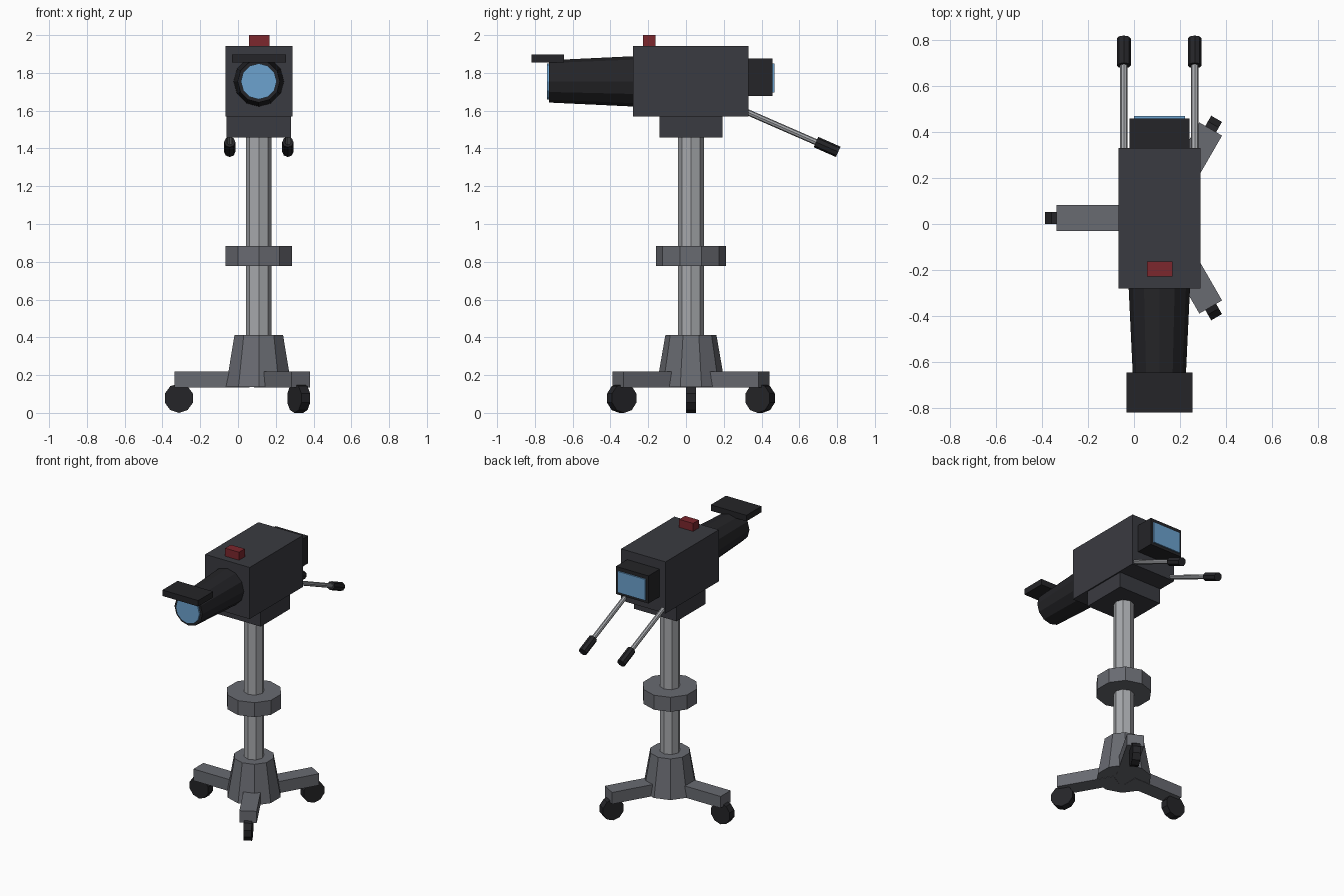
import bpy, bmesh, math
from mathutils import Vector, Matrix

if "Cube" in bpy.data.objects:
    bpy.data.objects.remove(bpy.data.objects["Cube"])

CX, CY = 0.11, 0.026          # axis of the pedestal


def material(name, rgb):
    m = bpy.data.materials.new(name)
    m.diffuse_color = (*rgb, 1)
    m.use_nodes = True
    m.node_tree.nodes["Principled BSDF"].inputs["Base Color"].default_value = m.diffuse_color
    return m


BODY = material("charcoal", (0.042, 0.043, 0.052))
BLACK = material("black", (0.018, 0.018, 0.021))
METAL = material("dark_metal", (0.14, 0.145, 0.165))
STEEL = material("steel", (0.38, 0.39, 0.41))
GLASS = material("blue_glass", (0.15, 0.36, 0.62))
RED = material("red", (0.2, 0.02, 0.026))


def finish(bm, name, mat, xf=Matrix()):
    bm.transform(xf)
    me = bpy.data.meshes.new(name)
    bm.to_mesh(me)
    bm.free()
    me.materials.append(mat)
    ob = bpy.data.objects.new(name, me)
    bpy.context.collection.objects.link(ob)
    return ob


def box(name, lo, hi, mat, xf=Matrix()):
    lo, hi = Vector(lo), Vector(hi)
    bm = bmesh.new()
    bmesh.ops.create_cube(bm, size=1, matrix=Matrix.Translation((lo + hi) / 2)
                          @ Matrix.Diagonal((*(hi - lo), 1)))
    return finish(bm, name, mat, xf)


def cone(name, p0, p1, r0, r1, sides, mat, xf=Matrix()):
    p0, p1 = Vector(p0), Vector(p1)
    d = p1 - p0
    rot = Vector((0, 0, 1)).rotation_difference(d).to_matrix().to_4x4()
    bm = bmesh.new()
    bmesh.ops.create_cone(bm, cap_ends=True, segments=sides, radius1=r0, radius2=r1,
                          depth=d.length, matrix=Matrix.Translation((p0 + p1) / 2) @ rot)
    return finish(bm, name, mat, xf)


# Pedestal: hub, column and steering ring
cone("base_hub", (CX, CY, 0.137), (CX, CY, 0.413), 0.183, 0.135, 10, METAL)
cone("column", (CX, CY, 0.38), (CX, CY, 1.48), 0.068, 0.068, 8, STEEL)
cone("ring", (CX, CY, 0.778), (CX, CY, 0.883), 0.185, 0.185, 10, METAL)

# Three legs with wheels
for i, deg in enumerate((180, 60, -60), 1):
    xf = Matrix.Translation((CX, CY, 0)) @ Matrix.Rotation(math.radians(deg), 4, 'Z')
    box(f"leg_{i}", (0.05, -0.057, 0.135), (0.446, 0.057, 0.219), METAL, xf)
    cone(f"wheel_{i}", (0.423, -0.027, 0.078), (0.423, 0.027, 0.078),
         0.078, 0.078, 10, BLACK, xf)

# Camera head
box("mount", (CX - 0.17, -0.14, 1.457), (CX + 0.17, 0.193, 1.575), BODY)
box("body", (-0.067, -0.28, 1.568), (0.289, 0.33, 1.942), BODY)
box("tally_light", (0.057, -0.228, 1.938), (0.168, -0.162, 2.0), RED)

# Lens with glass and hood
cone("lens", (CX, -0.26, 1.755), (CX, -0.724, 1.755), 0.134, 0.112, 12, BLACK)
cone("lens_glass", (CX, -0.70, 1.755), (CX, -0.735, 1.755), 0.095, 0.095, 12, GLASS)
box("lens_hood", (-0.033, -0.818, 1.855), (0.253, -0.645, 1.898), BLACK)

# Viewfinder at the back
box("viewfinder", (-0.02, 0.31, 1.677), (0.241, 0.459, 1.877), BLACK)
box("viewfinder_screen", (0.0, 0.44, 1.697), (0.222, 0.469, 1.85), GLASS)

# Pan handles
for side, x in (("left", CX - 0.154), ("right", CX + 0.154)):
    cone(f"handle_rod_{side}", (x, 0.25, 1.625), (x, 0.71, 1.424), 0.016, 0.016, 8, STEEL)
    cone(f"handle_grip_{side}", (x, 0.688, 1.434), (x, 0.806, 1.382), 0.03, 0.03, 8, BLACK)
